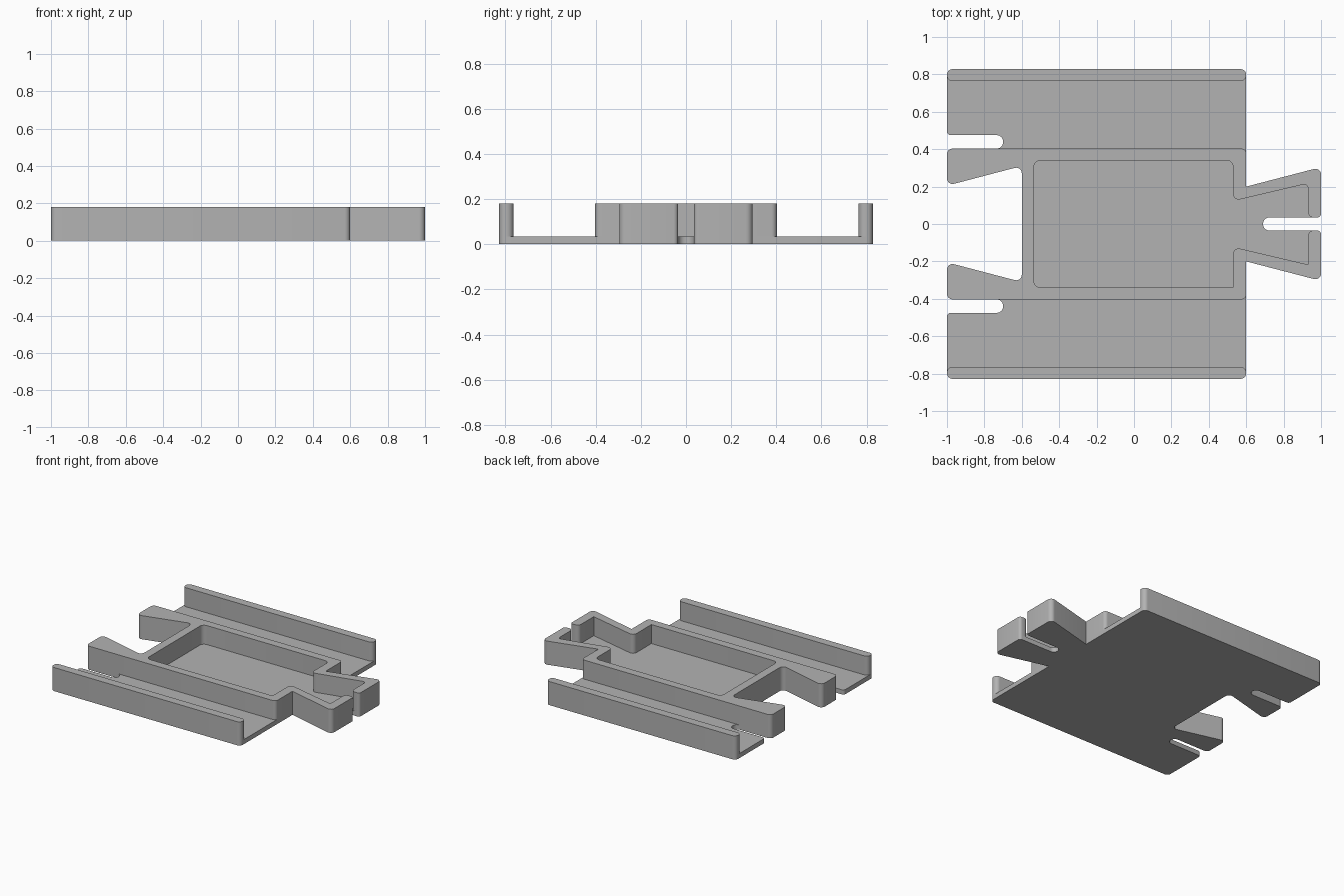
import bpy, bmesh, math
from mathutils import Vector

if "Cube" in bpy.data.objects:
    bpy.data.objects.remove(bpy.data.objects["Cube"])

FLOOR_TOP = 0.035
HEIGHT = 0.18

grey = bpy.data.materials.new("plain_grey")
grey.diffuse_color = (0.45, 0.45, 0.45, 1.0)
grey.use_nodes = True
grey.node_tree.nodes["Principled BSDF"].inputs["Base Color"].default_value = grey.diffuse_color


def rounded(corners, steps=6):
    """Turn (x, y, radius) corners into an outline with filleted corners."""
    out = []
    n = len(corners)
    for i, (x, y, r) in enumerate(corners):
        p = Vector((x, y))
        if r == 0:
            out.append(p)
            continue
        a = (Vector(corners[i - 1][:2]) - p).normalized()
        b = (Vector(corners[(i + 1) % n][:2]) - p).normalized()
        half = a.angle(b) / 2
        centre = p + (a + b).normalized() * (r / math.sin(half))
        start = p + a * (r / math.tan(half)) - centre
        end = p + b * (r / math.tan(half)) - centre
        sweep = start.angle(end)
        for k in range(steps + 1):
            t = k / steps
            v = (start * math.sin((1 - t) * sweep) + end * math.sin(t * sweep)) / math.sin(sweep)
            out.append(centre + v)
    return out


def mirrored(half, other=None):
    """Close a half outline by reflecting it across y = 0."""
    return half + [(x, -y, r) for x, y, r in reversed(other or half)]


def extrude(name, corners, z0, z1, bottom=True):
    pts = rounded(corners)
    n = len(pts)
    area = sum(pts[i - 1].x * pts[i].y - pts[i].x * pts[i - 1].y for i in range(n))
    if area < 0:
        pts.reverse()
    bm = bmesh.new()
    low = [bm.verts.new((p.x, p.y, z0)) for p in pts]
    top = [bm.verts.new((p.x, p.y, z1)) for p in pts]
    bm.faces.new(top)
    if bottom:
        bm.faces.new(low[::-1])
    for i in range(n):
        j = (i + 1) % n
        bm.faces.new((low[i], low[j], top[j], top[i]))
    mesh = bpy.data.meshes.new(name)
    bm.to_mesh(mesh)
    bm.free()
    mesh.materials.append(grey)
    obj = bpy.data.objects.new(name, mesh)
    bpy.context.collection.objects.link(obj)
    bpy.ops.object.select_all(action='DESELECT')
    obj.select_set(True)
    bpy.context.view_layer.objects.active = obj
    bpy.ops.object.shade_smooth_by_angle(angle=math.radians(30))
    return obj


# Floor plate: split tail on the right, dovetail socket and spring slots on the left
floor_half = [
    (0.69, 0.035, 0.034), (1.0, 0.035, 0.02), (1.0, 0.304, 0.03), (0.6, 0.2, 0),
    (0.6, 0.828, 0.03), (-1.0, 0.828, 0.03), (-1.0, 0.475, 0.02),
    (-0.7, 0.475, 0.034), (-0.7, 0.403, 0.034),
    (-1.0, 0.403, 0.03), (-1.0, 0.205, 0.03), (-0.6, 0.31, 0.03),
]
extrude("floor_plate", mirrored(floor_half), 0, FLOOR_TOP)


# Centre wall: socket arms, tray surround and tail rim, open at the tail slot
def wall_half(r):
    return [
        (-0.6, 0.31, 0.03), (-1.0, 0.205, 0.03), (-1.0, 0.403, 0.03),
        (0.6, 0.403, 0.025), (0.6, 0.2, 0), (1.0, 0.304, 0.03),
        (1.0, 0.035, 0.02), (0.93, 0.035, 0.03), (0.93, 0.217, r * 0.6),
        (0.53, 0.123, 0.03), (0.53, 0.34, r), (-0.535, 0.34, 0.035),
    ]


extrude("centre_wall", mirrored(wall_half(0.035), wall_half(0)), FLOOR_TOP, HEIGHT, bottom=False)

# Side rails along both long edges
for side, name in ((1, "back_rail"), (-1, "front_rail")):
    extrude(name, [(-1.0, side * 0.764, 0.03), (0.6, side * 0.764, 0.03),
                   (0.6, side * 0.828, 0.03), (-1.0, side * 0.828, 0.03)],
            FLOOR_TOP, HEIGHT, bottom=False)
